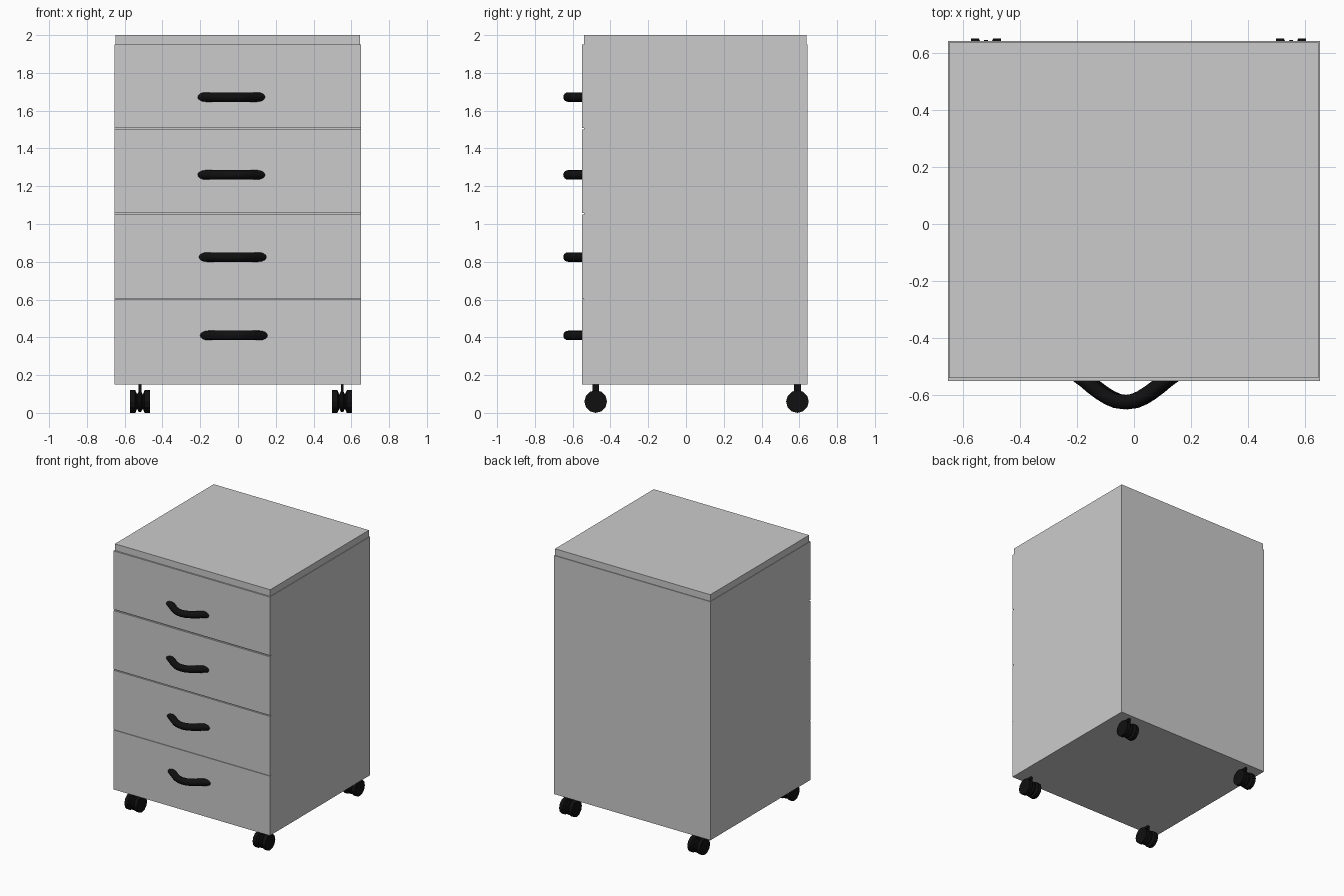
import bpy, bmesh, math
from mathutils import Vector

if "Cube" in bpy.data.objects:
    bpy.data.objects.remove(bpy.data.objects["Cube"])


def material(name, col):
    m = bpy.data.materials.new(name)
    m.diffuse_color = (*col, 1)
    m.use_nodes = True
    m.node_tree.nodes["Principled BSDF"].inputs["Base Color"].default_value = m.diffuse_color
    return m


GREY = material("light_grey", (0.6, 0.6, 0.6))
BLACK = material("black", (0.005, 0.005, 0.005))


def finish(name, bm, mat):
    bmesh.ops.recalc_face_normals(bm, faces=bm.faces)
    me = bpy.data.meshes.new(name)
    bm.to_mesh(me)
    bm.free()
    me.materials.append(mat)
    ob = bpy.data.objects.new(name, me)
    bpy.context.collection.objects.link(ob)
    return ob


def box(name, lo, hi, mat):
    bm = bmesh.new()
    bmesh.ops.create_cube(bm, size=1)
    lo, hi = Vector(lo), Vector(hi)
    for v in bm.verts:
        v.co = (lo + hi) / 2 + v.co * (hi - lo)
    return finish(name, bm, mat)


def skin(bm, rings):
    """Bridge successive rings of points and cap both ends."""
    vs = [[bm.verts.new(p) for p in r] for r in rings]
    n = len(vs[0])
    for a, b in zip(vs, vs[1:]):
        for i in range(n):
            j = (i + 1) % n
            bm.faces.new((a[i], a[j], b[j], b[i]))
    bm.faces.new(vs[0])
    bm.faces.new(vs[-1])


def smooth(ob, deg=40):
    bpy.ops.object.select_all(action='DESELECT')
    ob.select_set(True)
    bpy.context.view_layer.objects.active = ob
    bpy.ops.object.shade_smooth_by_angle(angle=math.radians(deg))


# cabinet carcass and top board
box("cabinet_body", (-0.653, -0.539, 0.15), (0.652, 0.642, 1.95), GREY)
box("top_board", (-0.649, -0.54, 1.95), (0.647, 0.637, 2.0), GREY)

# four drawer fronts with thin gaps
for i, (z0, z1) in enumerate([(0.15, 0.599), (0.602, 1.05), (1.057, 1.5), (1.509, 1.95)]):
    box(f"drawer_front_{i + 1}", (-0.653, -0.551, z0), (0.652, -0.539, z1), GREY)

# bowed tube handles
HALF = [(0.165, -0.53), (0.1375, -0.55), (0.113, -0.571), (0.085, -0.592),
        (0.058, -0.609), (0.03, -0.621)]
PATH = [(-x, y) for x, y in HALF] + [(0, -0.625)] + HALF[::-1]
for i, (cx, cz) in enumerate([(-0.022, 0.41), (-0.028, 0.825), (-0.035, 1.26), (-0.035, 1.672)]):
    rings = []
    for k, (x, y) in enumerate(PATH):
        a, b = PATH[max(k - 1, 0)], PATH[min(k + 1, len(PATH) - 1)]
        t = Vector((b[0] - a[0], b[1] - a[1], 0)).normalized()
        side = Vector((-t.y, t.x, 0))
        c = Vector((cx + x, y, cz))
        rings.append([c + 0.025 * (math.cos(q) * side + math.sin(q) * Vector((0, 0, 1)))
                      for q in (math.tau * s / 16 for s in range(16))])
    bm = bmesh.new()
    skin(bm, rings)
    smooth(finish(f"handle_{i + 1}", bm, BLACK))

# twin-wheel casters: turned wheel profile (x offset, radius) plus a stem
PROFILE = [(-0.053, 0.06), (-0.025, 0.06), (-0.015, 0.038), (-0.006, 0.055),
           (0.006, 0.055), (0.015, 0.038), (0.025, 0.06), (0.053, 0.06)]
for fb, cy in (("front", -0.478), ("back", 0.59)):
    for lr, cx in (("left", -0.519), ("right", 0.551)):
        bm = bmesh.new()
        skin(bm, [[(cx + x, cy + r * math.sin(q), 0.06 + r * math.cos(q))
                   for q in (math.tau * s / 12 for s in range(12))] for x, r in PROFILE])
        finish(f"{fb}_{lr}_caster_wheel", bm, BLACK)
        box(f"{fb}_{lr}_caster_stem", (cx - 0.007, cy - 0.018, 0.1),
            (cx + 0.007, cy + 0.018, 0.155), BLACK)
